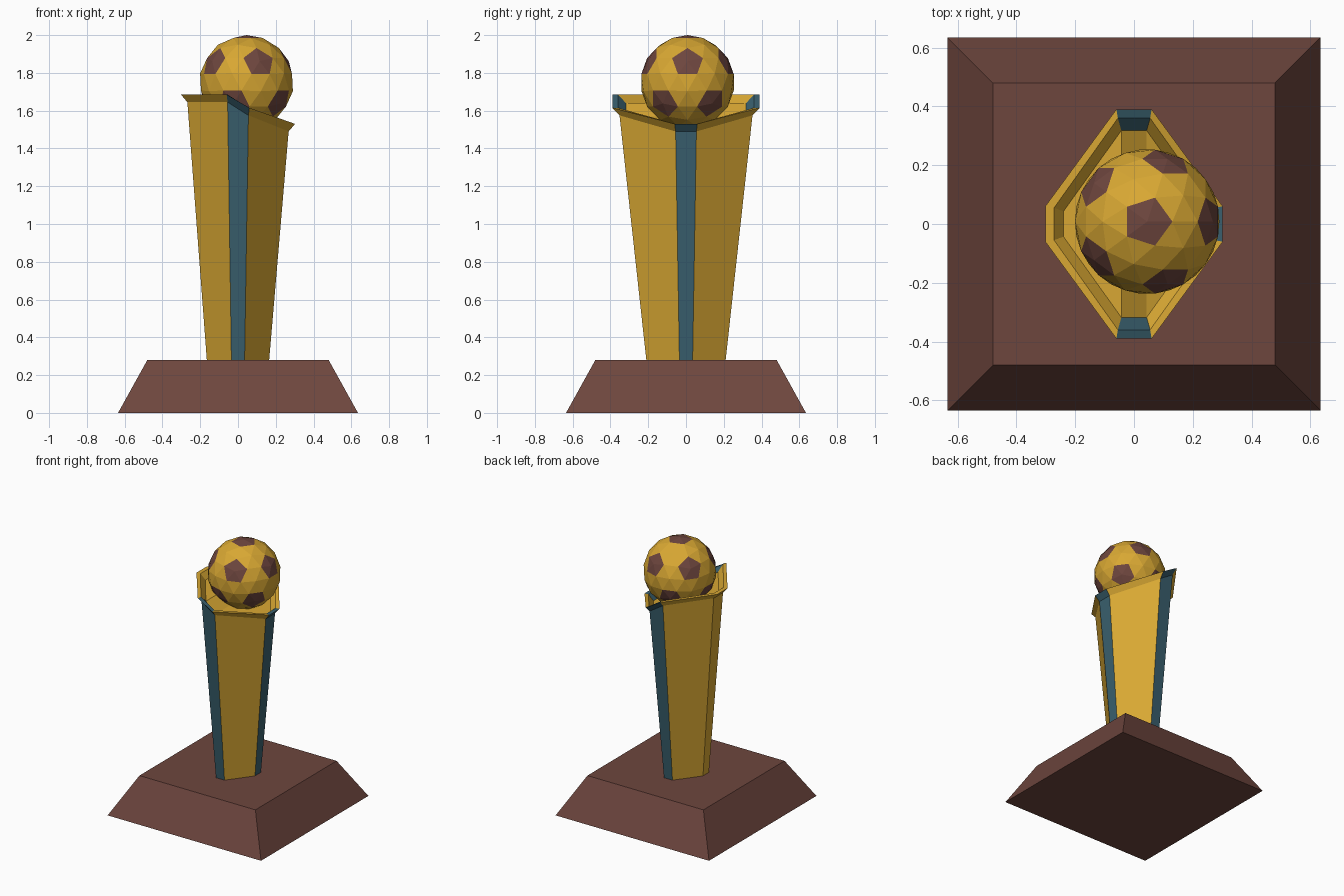
import bpy, bmesh, math
from mathutils import Vector, Matrix

if "Cube" in bpy.data.objects:
    bpy.data.objects.remove(bpy.data.objects["Cube"])


def material(name, rgb):
    m = bpy.data.materials.new(name)
    m.diffuse_color = (*rgb, 1)
    m.use_nodes = True
    m.node_tree.nodes["Principled BSDF"].inputs["Base Color"].default_value = m.diffuse_color
    return m


gold = material("gold", (0.69, 0.39, 0.033))
brown = material("dark_brown", (0.155, 0.061, 0.048))
blue = material("slate_blue", (0.042, 0.118, 0.158))


def finish(bm, name, mats):
    bmesh.ops.recalc_face_normals(bm, faces=bm.faces[:])
    me = bpy.data.meshes.new(name)
    bm.to_mesh(me)
    bm.free()
    for m in mats:
        me.materials.append(m)
    ob = bpy.data.objects.new(name, me)
    bpy.context.collection.objects.link(ob)
    return ob


# Base: square plinth with sloped sides
bm = bmesh.new()
bmesh.ops.create_cone(bm, cap_ends=True, segments=4, radius1=0.635 * math.sqrt(2),
                      radius2=0.48 * math.sqrt(2), depth=0.28,
                      matrix=Matrix.Translation((0, 0, 0.14)) @ Matrix.Rotation(math.pi / 4, 4, 'Z'))
finish(bm, "plinth", [brown])


# Column: lofted diamond with cut corners, flared rim and shallow cup
def ring(bm, X, Y, w, z_left, z_mid, z_right):
    pts = [(X, -w), (X, w), (w, Y), (-w, Y), (-X, w), (-X, -w), (-w, -Y), (w, -Y)]
    zs = [z_right, z_right, z_mid, z_left, z_left, z_left, z_left, z_mid]
    return [bm.verts.new((x, y, z)) for (x, y), z in zip(pts, zs)]


bm = bmesh.new()
rings = [ring(bm, *r) for r in (
    (0.165, 0.21, 0.035, 0.28, 0.28, 0.28),      # foot
    (0.268, 0.352, 0.055, 1.645, 1.575, 1.49),   # neck
    (0.302, 0.39, 0.06, 1.685, 1.615, 1.53),     # rim outside
    (0.272, 0.36, 0.055, 1.685, 1.615, 1.53),    # rim inside
    (0.24, 0.318, 0.043, 1.64, 1.57, 1.485))]    # cup floor
for a, b in zip(rings, rings[1:]):
    for i in range(8):
        j = (i + 1) % 8
        f = bm.faces.new((a[i], a[j], b[j], b[i]))
        f.material_index = 1 if i in (0, 2, 6) else 0   # blue narrow sides, left one gold
top = rings[-1]
for q in ((0, 1, 2, 7), (7, 2, 3, 6), (6, 3, 4, 5)):
    bm.faces.new([top[i] for i in q])
bm.faces.new(rings[0][::-1])
finish(bm, "column", [gold, blue])

# Ball: truncated icosahedron with raised face centres
R = 0.25
up, flat = 1 / math.sqrt(5), 2 / math.sqrt(5)
ico = [Vector((0, 0, 1)), Vector((0, 0, -1))]
for k in range(5):
    for s, off in ((1, 0), (-1, 36)):
        t = math.radians(72 * k + off)
        ico.append(Vector((flat * math.cos(t), flat * math.sin(t), s * up)))


def near(a, b):
    return a.dot(b) > 0.4


pts = list(ico)
for i, a in enumerate(ico):
    for j, b in enumerate(ico):
        if i != j and near(a, b):
            pts.append((a * 2 + b).normalized())
        for c in ico[j + 1:]:
            if i < j and near(a, b) and near(b, c) and near(a, c):
                pts.append((a + b + c).normalized())
bm = bmesh.new()
for p in pts:
    bm.verts.new(p * R)
bmesh.ops.convex_hull(bm, input=bm.verts[:])
for f in bm.faces:
    # brown where the face touches a pentagon centre
    f.material_index = int(any((v.co / R - c).length < 0.01 for v in f.verts for c in ico))
ball = finish(bm, "ball", [gold, brown])
ball.location = (0.045, 0.008, 1.75)
